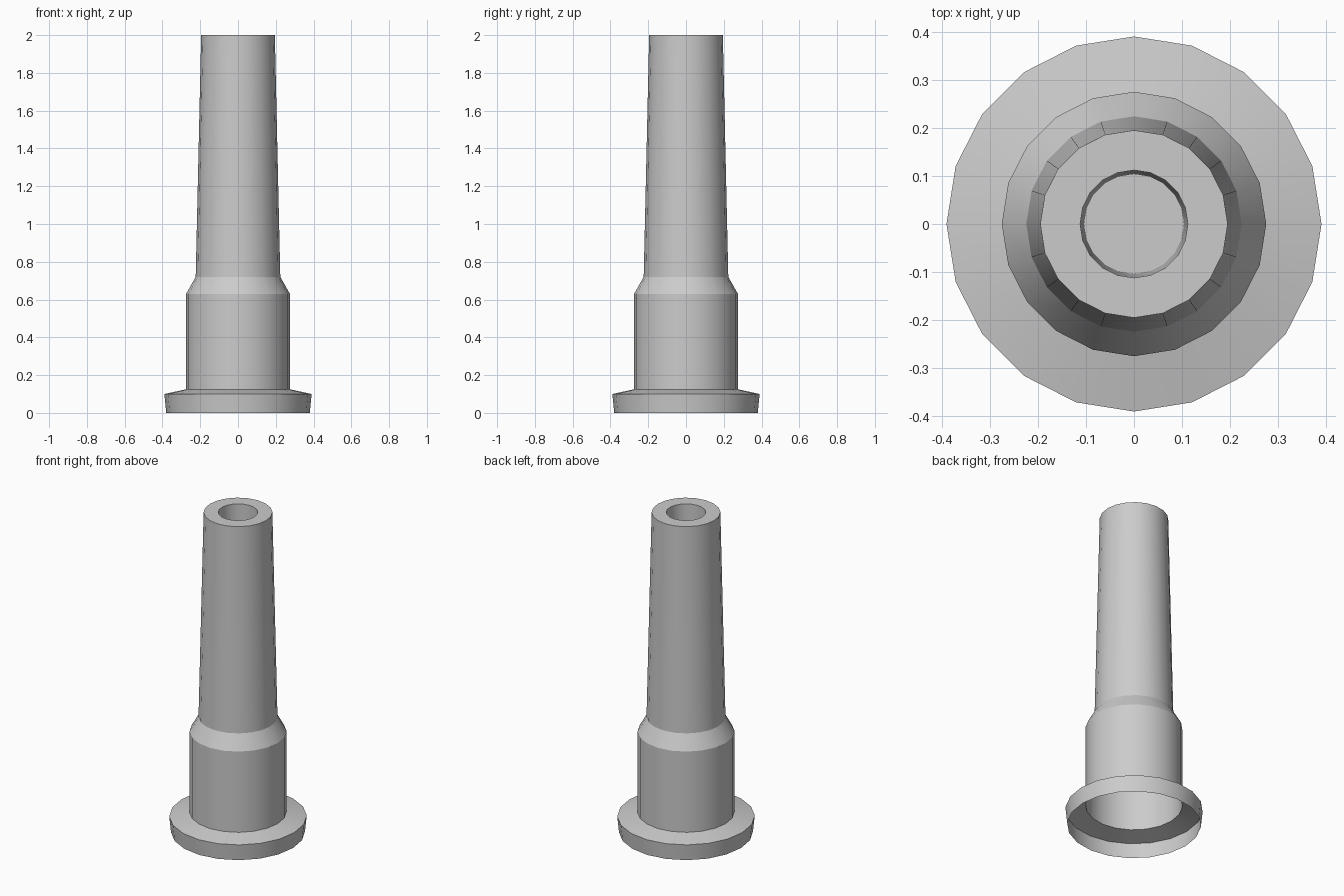
import bpy, bmesh
from math import sin, cos, tau, radians

SIDES = 20

if "Cube" in bpy.data.objects:
    bpy.data.objects.remove(bpy.data.objects["Cube"])

grey = bpy.data.materials.new("plain grey")
grey.use_nodes = True
colour = (0.6, 0.6, 0.6, 1)
grey.diffuse_color = colour
grey.node_tree.nodes["Principled BSDF"].inputs["Base Color"].default_value = colour


def lathe(name, profile, cap_end=False):
    """Turn (radius, height) points around z, optionally closing the last ring."""
    bm = bmesh.new()
    rings = [[bm.verts.new((r * sin(tau * i / SIDES), r * cos(tau * i / SIDES), z))
              for i in range(SIDES)] for r, z in profile]
    for low, high in zip(rings, rings[1:]):
        for i in range(SIDES):
            j = (i + 1) % SIDES
            bm.faces.new((low[j], low[i], high[i], high[j]))
    if cap_end:
        bm.faces.new(rings[-1][::-1])
    mesh = bpy.data.meshes.new(name)
    bm.to_mesh(mesh)
    bm.free()
    mesh.materials.append(grey)
    obj = bpy.data.objects.new(name, mesh)
    bpy.context.collection.objects.link(obj)
    bpy.ops.object.select_all(action="DESELECT")
    obj.select_set(True)
    bpy.context.view_layer.objects.active = obj
    bpy.ops.object.shade_smooth_by_angle(angle=radians(25))
    return obj


# Hollow shell, open underneath: flange, collar, shoulder, tapered tube, rim, blind bore
lathe("nozzle_shell", [
    (0.38, 0), (0.39, 0.1),
    (0.275, 0.125), (0.275, 0.63),
    (0.224, 0.72), (0.195, 2),
    (0.112, 2), (0.104, 1.2),
], cap_end=True)
